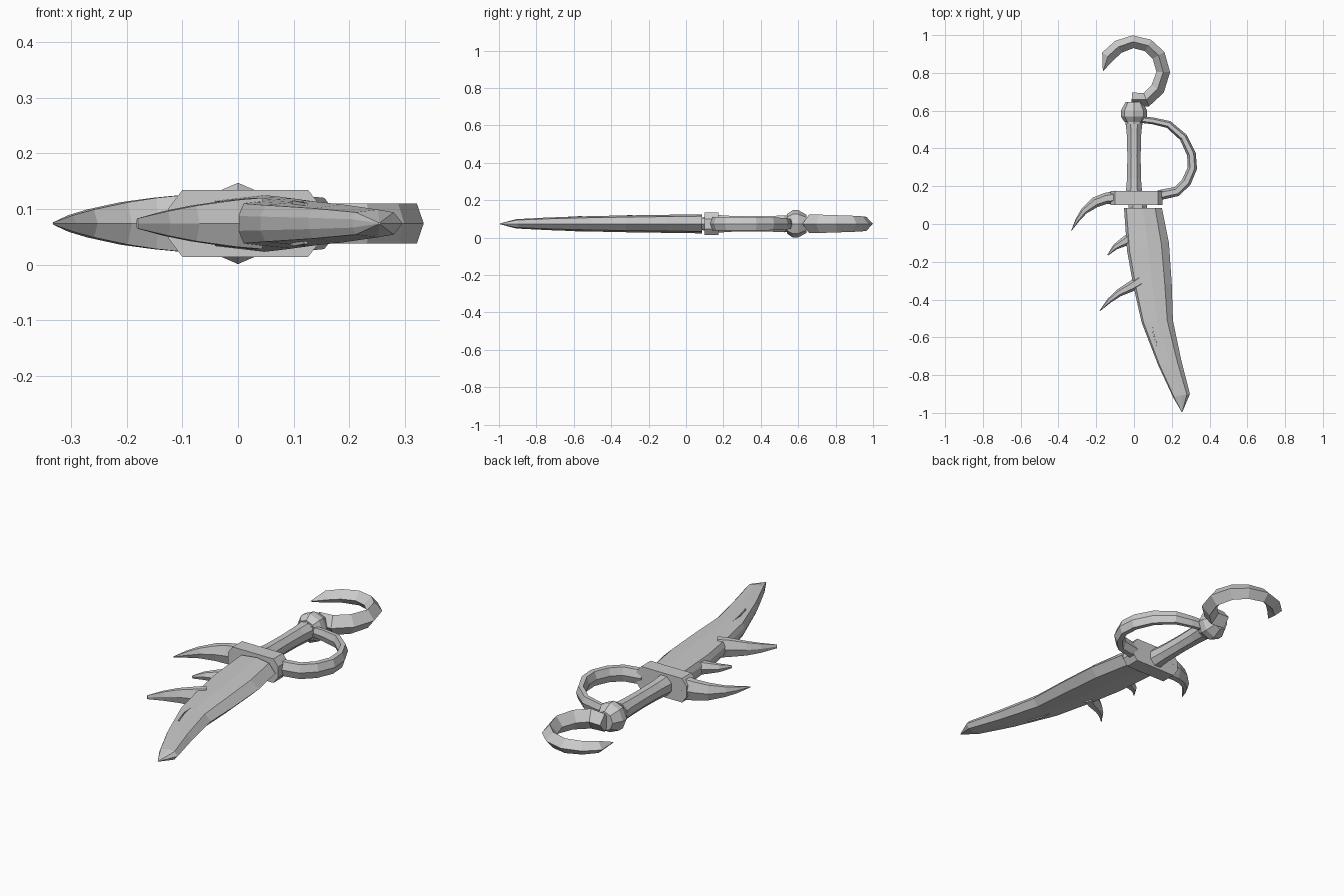
import bpy, bmesh, math
from mathutils import Vector

MID = 0.074  # height of the flat symmetry plane

cube = bpy.data.objects.get("Cube")
if cube:
    bpy.data.objects.remove(cube)

steel = bpy.data.materials.new("grey steel")
steel.use_nodes = True
GREY = (0.6, 0.6, 0.6, 1)
steel.diffuse_color = GREY
steel.node_tree.nodes["Principled BSDF"].inputs["Base Color"].default_value = GREY

# Cross-sections: (across, up) in unit size
DIAMOND = [(1, 0), (0, 1), (-1, 0), (0, -1)]
HEXAGON = [(1, 0), (.5, 1), (-.5, 1), (-1, 0), (-.5, -1), (.5, -1)]


def octagon(turn=0):
    return [(math.cos(math.radians(45 * i + turn)), math.sin(math.radians(45 * i + turn)))
            for i in range(8)]


def skin(name, rings):
    """Join rings of points into a closed flat-shaded solid."""
    bm = bmesh.new()
    loops = [[bm.verts.new(p) for p in ring] for ring in rings]
    n = len(loops[0])
    for a, b in zip(loops, loops[1:]):
        for i in range(n):
            j = (i + 1) % n
            bm.faces.new((a[i], a[j], b[j], b[i]))
    bm.faces.new(loops[0])
    bm.faces.new(loops[-1])
    bmesh.ops.remove_doubles(bm, verts=bm.verts, dist=0.0005)
    bmesh.ops.recalc_face_normals(bm, faces=bm.faces)
    mesh = bpy.data.meshes.new(name)
    bm.to_mesh(mesh)
    bm.free()
    mesh.materials.append(steel)
    obj = bpy.data.objects.new(name, mesh)
    bpy.context.collection.objects.link(obj)
    return obj


def sweep(name, path, section):
    """Sweep a section along (x, y, half width, half height) stations."""
    rings = []
    for i, (x, y, w, h) in enumerate(path):
        a, b = path[max(i - 1, 0)], path[min(i + 1, len(path) - 1)]
        t = Vector((b[0] - a[0], b[1] - a[1])).normalized()
        rings.append([(x + t.y * u * w, y - t.x * u * w, MID + v * h) for u, v in section])
    return skin(name, rings)


# Blade: (left x, left y, right x, right y, half thickness)
blade = [(-.053, .085, .148, .085, .051), (-.037, -.14, .185, -.1, .048),
         (-.005, -.32, .2, -.32, .045), (.04, -.52, .206, -.51, .041),
         (.127, -.745, .25, -.72, .034), (.206, -.915, .296, -.9, .025),
         (.252, -.995, .256, -.995, .002)]
upper = [(0, .3), (.06, .8), (.5, 1), (.82, .8), (1, 0)]
blade_section = upper + [(s, -h) for s, h in reversed(upper[:-1])]
skin("blade", [[(lx + (rx - lx) * s, ly + (ry - ly) * s, MID + h * t)
                for s, h in blade_section] for lx, ly, rx, ry, t in blade])

# Thin raised sliver on the upper face of the blade
sweep("blade_sliver", [(.092, -.5, .001, .038), (.1, -.57, .004, .041),
                       (.122, -.645, .006, .037)], HEXAGON)

# Spikes on the back of the blade
sweep("small_spike", [(.0, -.065, .03, .034), (-.045, -.09, .026, .028),
                      (-.1, -.122, .015, .018), (-.138, -.164, .003, .007)], HEXAGON)
sweep("large_spike", [(.035, -.3, .032, .046), (-.01, -.328, .028, .042),
                      (-.08, -.365, .02, .032), (-.13, -.405, .013, .022),
                      (-.181, -.46, .002, .009)], HEXAGON)

# Guard block with chamfered ends
guard = [(-.125, .027), (-.1, .06), (.126, .06), (.152, .027)]
guard += [(x, -z) for x, z in reversed(guard)]
skin("guard", [[(x, y, MID + z) for x, z in guard] for y in (.1, .175)])

# Curved horn on the right of the guard
sweep("guard_horn", [(-.09, .143, .034, .052), (-.15, .135, .03, .046),
                     (-.205, .115, .028, .038), (-.265, .068, .018, .025),
                     (-.3, .02, .011, .015), (-.332, -.036, .001, .002)], HEXAGON)

# Narrow tang between blade and guard
sweep("blade_tang", [(.02, .07, .05, .03), (.02, .12, .05, .03)], HEXAGON)

# Grip, collar and pommel
sweep("grip", [(0, .16, .047, .052), (0, .24, .04, .046), (0, .36, .038, .044),
               (0, .47, .041, .046), (0, .53, .047, .049)], octagon(22.5))
sweep("collar", [(0, .525, .045, .045), (0, .545, .045, .045)], octagon())
sweep("pommel", [(0, .54, .05, .052), (0, .57, .07, .073), (0, .6, .07, .073),
                 (0, .645, .045, .048)], octagon())

# Knuckle bow on the left of the grip
sweep("knuckle_bow", [(.04, .553, .018, .025), (.1, .546, .018, .028),
                      (.183, .527, .02, .031), (.262, .458, .022, .034),
                      (.304, .37, .024, .036), (.309, .296, .025, .036),
                      (.277, .222, .026, .036), (.226, .172, .026, .036),
                      (.13, .152, .027, .036)], HEXAGON)

# Hook behind the pommel
sweep("hook", [(-.012, .66, .036, .045), (.065, .658, .038, .05), (.125, .715, .038, .049),
               (.155, .805, .036, .046), (.13, .893, .036, .043), (.075, .945, .034, .04),
               (-.005, .965, .034, .037), (-.083, .938, .036, .034),
               (-.138, .888, .036, .03), (-.164, .81, .001, .002)], DIAMOND)
